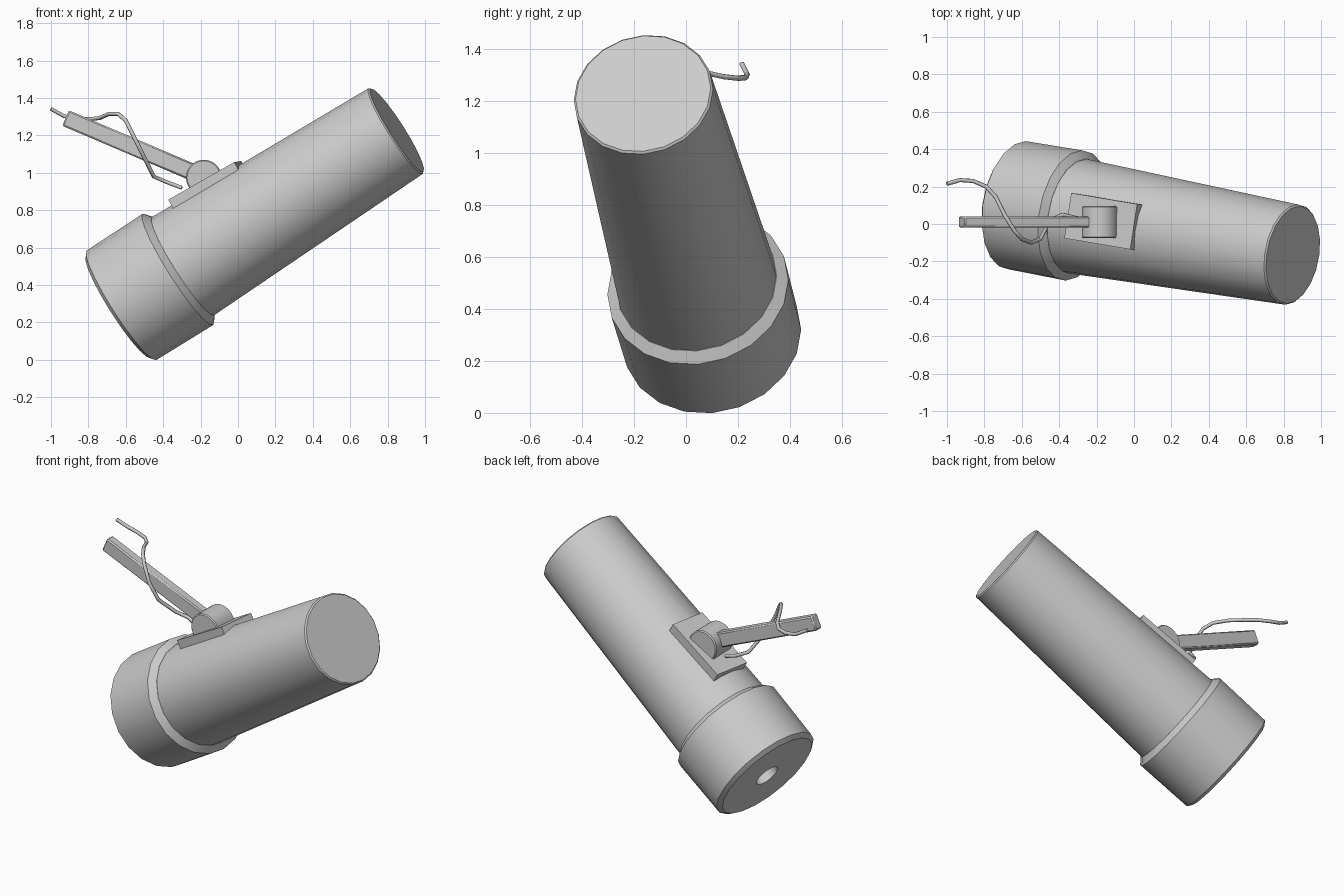
import bpy, bmesh, math
from mathutils import Vector, Matrix

if "Cube" in bpy.data.objects:
    bpy.data.objects.remove(bpy.data.objects["Cube"])

TIP = Vector((0.85, -0.165, 1.228))           # centre of the front lens
AXIS = Vector((0.834, -0.15, 0.53)).normalized()


def frame(x, y_hint, origin):
    """Matrix whose local X is x and whose local Y is close to y_hint."""
    x = Vector(x).normalized()
    z = x.cross(Vector(y_hint)).normalized()
    y = z.cross(x)
    m = Matrix((x, y, z)).transposed().to_4x4()
    m.translation = Vector(origin)
    return m


def finish(name, bm, matrix, bevel=0.0):
    bmesh.ops.recalc_face_normals(bm, faces=bm.faces)
    me = bpy.data.meshes.new(name)
    bm.to_mesh(me)
    bm.free()
    me.transform(matrix)
    ob = bpy.data.objects.new(name, me)
    bpy.context.collection.objects.link(ob)
    if bevel:
        mod = ob.modifiers.new("bevel", 'BEVEL')
        mod.width = bevel
        mod.segments = 1
    bpy.ops.object.select_all(action='DESELECT')
    ob.select_set(True)
    bpy.context.view_layer.objects.active = ob
    bpy.ops.object.shade_smooth_by_angle(angle=math.radians(30))
    return ob


def lathe(name, profile, sides=20):
    """Revolve (distance along axis, radius) points round the lamp axis."""
    bm = bmesh.new()
    rings = []
    for s, r in profile:
        rings.append([bm.verts.new((s, r * math.cos(2 * math.pi * i / sides),
                                    r * math.sin(2 * math.pi * i / sides)))
                      for i in range(sides)])
    for a, b in zip(rings, rings[1:]):
        for i in range(sides):
            j = (i + 1) % sides
            bm.faces.new((a[i], a[j], b[j], b[i]))
    bm.faces.new(rings[0])
    bm.faces.new(rings[-1])
    return finish(name, bm, frame(AXIS, (0, 1, 0), TIP))


def box(name, size, matrix, bevel=0.0):
    bm = bmesh.new()
    bmesh.ops.create_cube(bm, size=1)
    bmesh.ops.scale(bm, vec=size, verts=bm.verts)
    return finish(name, bm, matrix, bevel)


# Lamp body: tapered tube, and wider rear collar with a recessed socket
lathe("lamp_tube", [(-1.42, 0.312), (-0.008, 0.271), (0, 0.263)])
lathe("rear_collar", [(-1.73, 0.075), (-1.785, 0.075), (-1.785, 0.32),
                      (-1.765, 0.347), (-1.403, 0.352), (-1.37, 0.312)])

# Mounting plate sunk into the top of the tube
plate = frame((0.86, -0.145, 0.49), (0.14, 0.99, 0.02), (-0.178, 0.015, 0.96))
box("mounting_plate", (0.41, 0.245, 0.055),
    plate @ Matrix.Translation((0, 0, -0.0275)))

# Hinge: rounded arch block standing on the plate
bm = bmesh.new()
r, n = 0.095, 16
pts = [(r * math.cos(math.pi * i / n), r * math.sin(math.pi * i / n))
       for i in range(n + 1)] + [(-r, -0.07), (r, -0.07)]
face = bm.faces.new([bm.verts.new((x, -0.086, z)) for x, z in pts])
ext = bmesh.ops.extrude_face_region(bm, geom=[face])
bmesh.ops.translate(bm, vec=(0, 0.172, 0),
                    verts=[v for v in ext["geom"] if isinstance(v, bmesh.types.BMVert)])
finish("hinge", bm, frame((0.9, 0, 0.44), (0, 1, 0), (-0.183, 0.01, 0.975)), 0.006)

# Support arm
a, b = Vector((-0.922, 0.01, 1.293)), Vector((-0.2, 0.01, 0.985))
box("support_arm", ((b - a).length, 0.06, 0.09),
    frame(b - a, (0, 1, 0), (a + b) / 2), 0.008)

# Power cable winding round the arm
path = [(-1, .215, 1.342), (-.93, .235, 1.303), (-.86, .23, 1.29), (-.79, .2, 1.287),
        (-.74, .145, 1.293), (-.69, .045, 1.315), (-.64, -.035, 1.315),
        (-.6, -.08, 1.28), (-.55, -.1, 1.18), (-.5, -.08, 1.08),
        (-.45, .02, .98), (-.38, .05, .95), (-.3, .03, .92)]
cu = bpy.data.curves.new("cable", 'CURVE')
cu.dimensions = '3D'
cu.bevel_depth = 0.011
cu.bevel_resolution = 1
cu.use_fill_caps = True
sp = cu.splines.new('POLY')
sp.points.add(len(path) - 1)
for p, co in zip(sp.points, path):
    p.co = (*co, 1)
bpy.context.collection.objects.link(bpy.data.objects.new("cable", cu))
